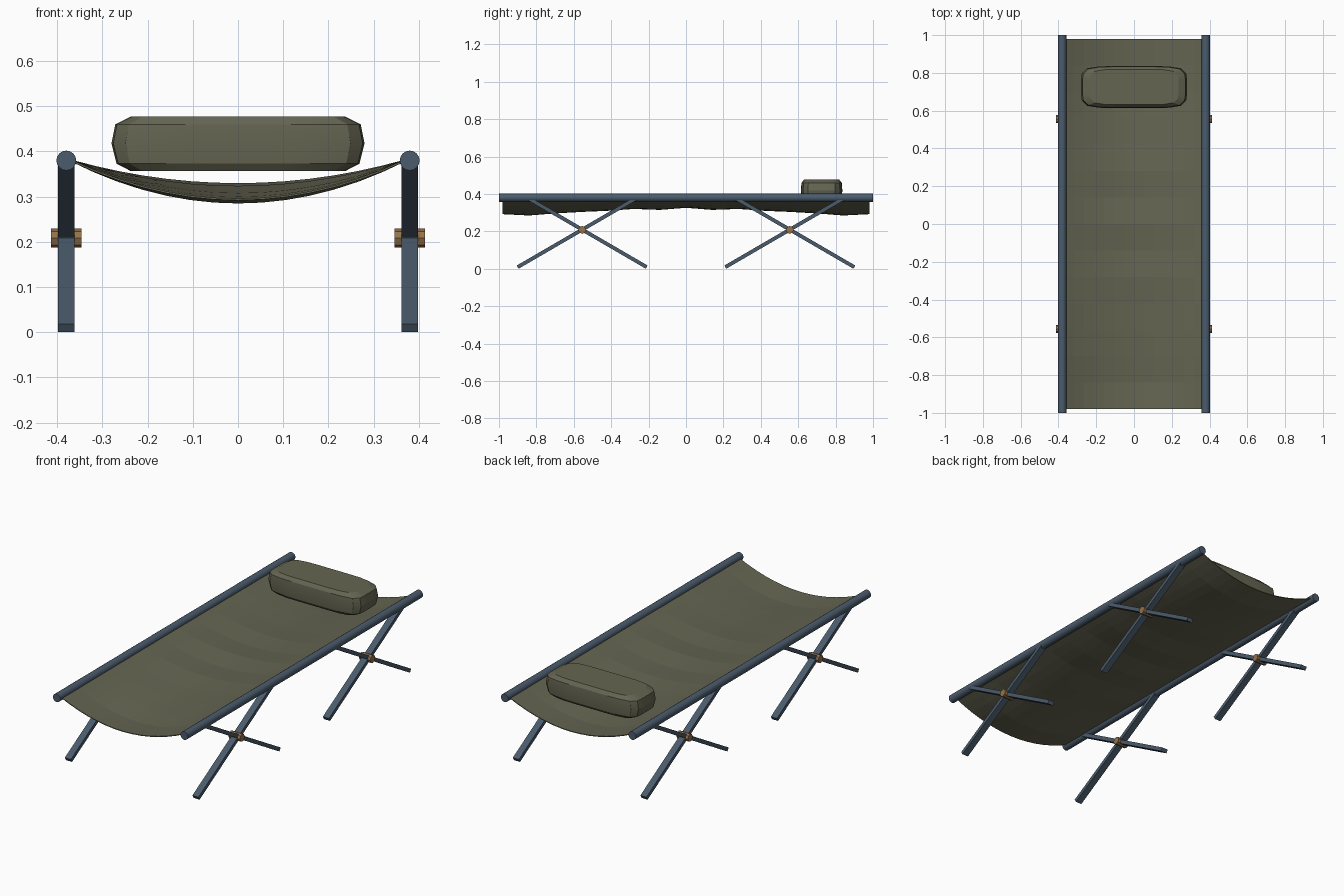
import bpy, bmesh, math
from mathutils import Vector, Matrix

cube = bpy.data.objects.get("Cube")
if cube:
    bpy.data.objects.remove(cube, do_unlink=True)


def material(name, r, g, b):
    mat = bpy.data.materials.new(name)
    mat.use_nodes = True
    mat.diffuse_color = (r, g, b, 1)
    bsdf = next(n for n in mat.node_tree.nodes if n.type == "BSDF_PRINCIPLED")
    bsdf.inputs["Base Color"].default_value = (r, g, b, 1)
    return mat


CANVAS = material("olive canvas", 0.13, 0.13, 0.085)
STEEL = material("blue grey steel", 0.07, 0.105, 0.15)
BRONZE = material("bronze", 0.30, 0.17, 0.07)


def finish(name, bm, mat, smooth_angle=0):
    bmesh.ops.recalc_face_normals(bm, faces=bm.faces)
    mesh = bpy.data.meshes.new(name)
    bm.to_mesh(mesh)
    bm.free()
    mesh.materials.append(mat)
    if smooth_angle:
        mesh.shade_smooth()
        mesh.set_sharp_from_angle(angle=math.radians(smooth_angle))
    obj = bpy.data.objects.new(name, mesh)
    bpy.context.collection.objects.link(obj)
    return obj


def rod(name, start, end, radius, sides, mat, smooth_angle=0):
    start, end = Vector(start), Vector(end)
    bm = bmesh.new()
    bmesh.ops.create_cone(bm, cap_ends=True, segments=sides, radius1=radius,
                          radius2=radius, depth=(end - start).length)
    turn = (end - start).to_track_quat("Z", "Y").to_matrix().to_4x4()
    bm.transform(Matrix.Translation((start + end) / 2) @ turn)
    return finish(name, bm, mat, smooth_angle)


def flat_bar(name, x, start, end, width, thickness, mat):
    """Rectangular bar lying in a plane of constant x, between two (y, z) points."""
    (y0, z0), (y1, z1) = start, end
    length = math.hypot(y1 - y0, z1 - z0)
    bm = bmesh.new()
    bmesh.ops.create_cube(bm, size=1)
    bm.transform(Matrix.Translation((x, (y0 + y1) / 2, (z0 + z1) / 2))
                 @ Matrix.Rotation(math.atan2(z1 - z0, y1 - y0), 4, "X")
                 @ Matrix.Diagonal((width, length, thickness, 1)))
    return finish(name, bm, mat)


# Side rails, crossed legs and pivot bolts
RAIL_X, RAIL_Z = 0.38, 0.38
for sx, side in ((1, "left"), (-1, "right")):
    x = sx * RAIL_X
    rod(f"{side}_rail", (x, -1, RAIL_Z), (x, 1, RAIL_Z), 0.022, 16, STEEL, 35)
    for sy, end in ((-1, "front"), (1, "back")):
        y = sy * 0.555
        for lean, which in ((1, "outer"), (-1, "inner")):
            flat_bar(f"{end}_{side}_{which}_leg", x,
                     (y + sy * lean * 0.345, 0.009),
                     (y - sy * lean * 0.285, 0.375), 0.036, 0.02, STEEL)
        rod(f"{end}_{side}_pivot_bolt", (x - 0.034, y, 0.208),
            (x + 0.034, y, 0.208), 0.021, 8, BRONZE)

# Sagging canvas: rumpled along its length, parabolic across
half_profile = [0.328, 0.317, 0.322, 0.312, 0.306, 0.298, 0.287, 0.294]
profile = half_profile[:0:-1] + half_profile
COLUMNS, HALF_WIDTH = 14, 0.37
bm = bmesh.new()
rows = []
for i, low in enumerate(profile):
    row = []
    for j in range(COLUMNS + 1):
        t = 2 * j / COLUMNS - 1
        row.append(bm.verts.new((t * HALF_WIDTH, (i - 7) * 0.14,
                                 low + (RAIL_Z - low) * t * t)))
    rows.append(row)
for a, b in zip(rows, rows[1:]):
    for j in range(COLUMNS):
        bm.faces.new((a[j], a[j + 1], b[j + 1], b[j]))
canvas = finish("canvas_bed", bm, CANVAS)
solid = canvas.modifiers.new("cloth thickness", "SOLIDIFY")
solid.thickness = 0.004
solid.offset = 0

# Pillow: stacked rounded rectangles, widest at mid height
SIDES = 32


def rounded(angle, half):
    c = math.cos(angle)
    s = math.sin(angle)
    reach = (abs(c) ** 6 + abs(s) ** 6) ** (-1 / 6)
    return c * reach * half[0], s * reach * half[1]


bm = bmesh.new()
rings = []
for z, scale in ((0.357, 0.85), (0.373, 0.96), (0.418, 1), (0.46, 0.97), (0.478, 0.84)):
    ring = []
    for k in range(SIDES):
        px, py = rounded(2 * math.pi * k / SIDES, (0.28 * scale, 0.111 * scale))
        ring.append(bm.verts.new((px, 0.725 + py, z)))
    rings.append(ring)
for a, b in zip(rings, rings[1:]):
    for k in range(SIDES):
        n = (k + 1) % SIDES
        bm.faces.new((a[k], a[n], b[n], b[k]))
bm.faces.new(rings[0][::-1])
bm.faces.new(rings[-1])
finish("pillow", bm, CANVAS, 25)
